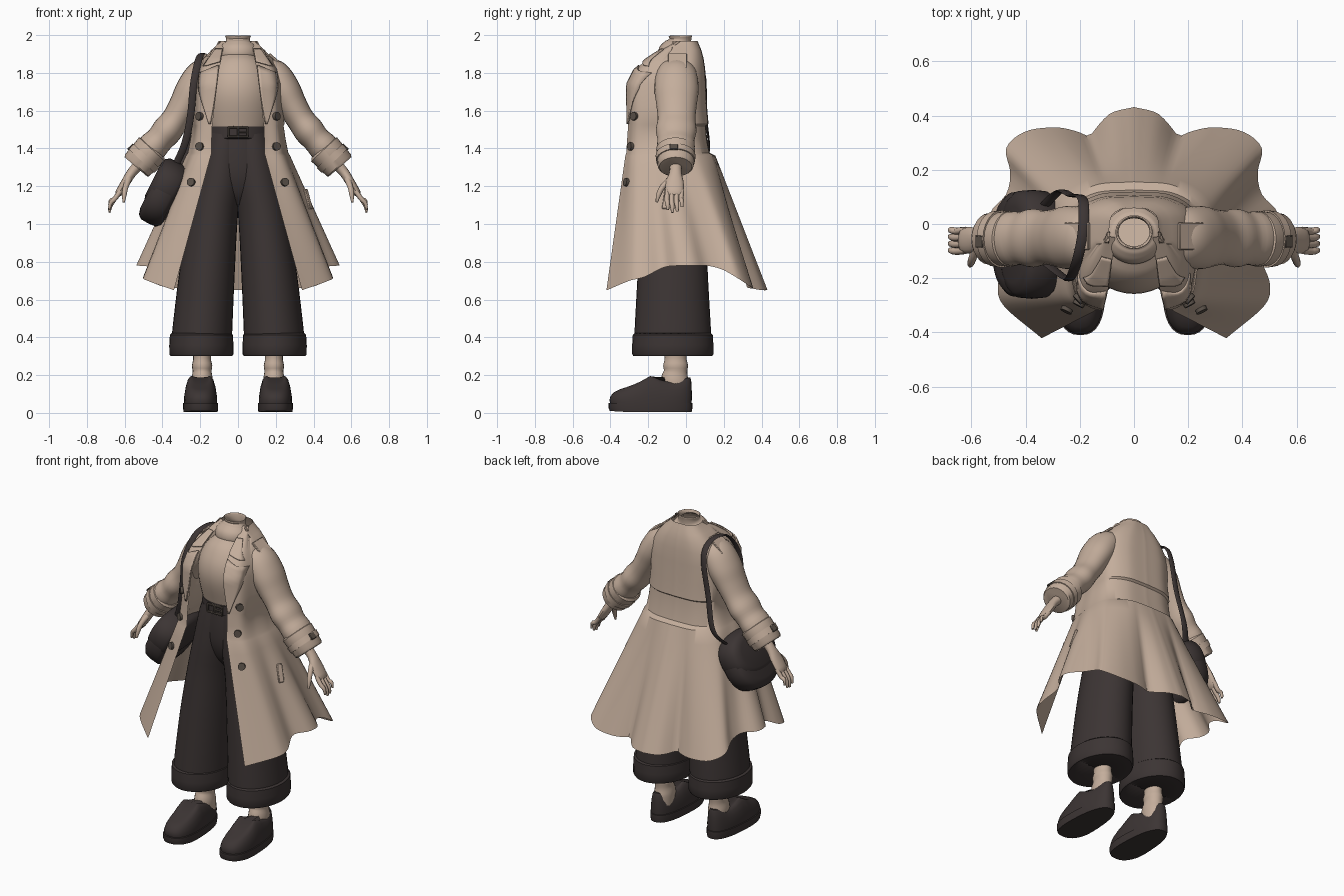
import bpy, bmesh, math
from mathutils import Vector, Euler, Matrix
from mathutils.bvhtree import BVHTree

if "Cube" in bpy.data.objects:
    bpy.data.objects.remove(bpy.data.objects["Cube"], do_unlink=True)


def material(name, rgb):
    m = bpy.data.materials.new(name)
    m.use_nodes = True
    m.diffuse_color = (*rgb, 1)
    m.node_tree.nodes["Principled BSDF"].inputs["Base Color"].default_value = (*rgb, 1)
    return m


TAN = material("warm tan", (0.55, 0.42, 0.33))
DARK = material("charcoal brown", (0.045, 0.035, 0.034))
METAL = material("dull bronze", (0.10, 0.08, 0.065))
made = []


def finish(name, bm, mat, mirror=False, thick=0.0, rim=True):
    bmesh.ops.recalc_face_normals(bm, faces=bm.faces)
    me = bpy.data.meshes.new(name)
    bm.to_mesh(me)
    bm.free()
    me.materials.append(mat)
    ob = bpy.data.objects.new(name, me)
    bpy.context.collection.objects.link(ob)
    if mirror:
        ob.modifiers.new("mirror", "MIRROR").merge_threshold = 0.002
    if thick:
        s = ob.modifiers.new("thickness", "SOLIDIFY")
        s.thickness, s.offset, s.use_rim = thick, 0, rim
    made.append(ob)
    return ob


def smooth(pts, n):
    """Spline through points of any dimension, evenly resampled to n points."""
    p = [Vector(q) for q in pts]
    p = [2 * p[0] - p[1]] + p + [2 * p[-1] - p[-2]]
    dense = []
    for a, b, c, d in zip(p, p[1:], p[2:], p[3:]):
        for k in range(12):
            t = k / 12
            dense.append(b + (c - a) * (t / 2) + (2 * a - 5 * b + 4 * c - d) * (t * t / 2)
                         + (3 * b - a - 3 * c + d) * (t ** 3 / 2))
    dense.append(p[-2])
    dist = [0]
    for a, b in zip(dense, dense[1:]):
        dist.append(dist[-1] + (b - a).length)
    out, j = [], 0
    for i in range(n):
        want = dist[-1] * i / (n - 1)
        while j < len(dist) - 2 and dist[j + 1] < want:
            j += 1
        f = (want - dist[j]) / max(dist[j + 1] - dist[j], 1e-9)
        out.append(dense[j].lerp(dense[j + 1], min(f, 1)))
    return out


def loft(name, rings, mat, closed=True, caps=(), **kw):
    bm = bmesh.new()
    vs = [[bm.verts.new(p) for p in r] for r in rings]
    n = len(rings[0])
    for a, b in zip(vs, vs[1:]):
        for i in range(n if closed else n - 1):
            k = (i + 1) % n
            bm.faces.new((a[i], a[k], b[k], b[i]))
    for c in caps:
        bm.faces.new(vs[c])
    return finish(name, bm, mat, **kw)


def tube(name, path, mat, ref=(1, 0, 0), n=24, steps=20, power=1.0, caps=(0, -1), **kw):
    """Path points are x, y, z, radius along ref, radius across."""
    path = smooth(path, steps) if steps else [Vector(q) for q in path]
    pos = [Vector(q[:3]) for q in path]
    rings = []
    for i, q in enumerate(path):
        t = (pos[min(i + 1, len(pos) - 1)] - pos[max(i - 1, 0)]).normalized()
        u = Vector(ref)
        u = (u - t * u.dot(t)).normalized()
        v = t.cross(u)
        ring = []
        for k in range(n):
            c, s = math.cos(math.tau * k / n), math.sin(math.tau * k / n)
            c, s = (math.copysign(abs(w) ** power, w) for w in (c, s))
            ring.append(pos[i] + u * q[3] * c + v * q[4] * s)
        rings.append(ring)
    return loft(name, rings, mat, caps=caps, **kw)


def box(name, loc, dims, mat, rot=(0, 0, 0), mirror=False):
    bm = bmesh.new()
    bmesh.ops.create_cube(bm, size=1)
    bmesh.ops.scale(bm, vec=dims, verts=bm.verts)
    bmesh.ops.bevel(bm, geom=bm.edges[:], offset=min(dims) * 0.25, segments=1, affect="EDGES")
    bm.transform(Matrix.Translation(loc) @ Euler(rot).to_matrix().to_4x4())
    return finish(name, bm, mat, mirror)


# Coat: half sections from the back centre to the front opening, mirrored
def section(z, w, b, f, ox):
    pts = [(0, b), (.55 * w, .9 * b), (.93 * w, .35 * b), (w, -.07), (.95 * w, .55 * f),
           ((w + ox) / 2 + .02, .87 * f), (ox, f)]
    return smooth([(x, y, z) for x, y in pts], 60)


hem = smooth([(0, .43, .65), (.08, .41, .65), (.125, .37, .655), (.165, .325, .665), (.21, .34, .66),
              (.29, .355, .66), (.40, .34, .67), (.47, .28, .71), (.455, .19, .76), (.47, .11, .78),
              (.53, .04, .78), (.53, -.04, .78), (.47, -.12, .77), (.50, -.22, .72), (.48, -.3, .70),
              (.34, -.42, .65)], 60)
upper = [section(*s) for s in (
    (1.36, .275, .155, -.32, .145), (1.375, .265, .125, -.315, .14), (1.45, .25, .11, -.31, .14),
    (1.52, .24, .105, -.305, .137), (1.53, .245, .118, -.305, .135), (1.62, .235, .11, -.305, .125),
    (1.74, .235, .105, -.305, .11), (1.82, .215, .1, -.265, .1), (1.875, .18, .092, -.2, .088),
    (1.92, .14, .08, -.13, .08), (1.948, .108, .068, -.08, .074), (1.968, .094, .06, -.05, .07))]
skirt = [[h.lerp(w, k / 9) for h, w in zip(hem, upper[0])] for k in range(9)]
coat = loft("coat", skirt + upper, TAN, closed=False, mirror=True, thick=.003, rim=False)
surface = BVHTree.FromPolygons([v.co for v in coat.data.vertices],
                               [p.vertices[:] for p in coat.data.polygons])


def front(x, z, lift):
    hit = surface.ray_cast(Vector((x, -1, z)), Vector((0, 1, 0)))[0]
    if hit is None:
        hit = surface.find_nearest(Vector((x, -.3, z)))[0]
    return hit + Vector((0, -lift, 0))


def outward(point):
    """Unit direction pointing away from the coat at a point on it."""
    normal = surface.find_nearest(point)[1]
    return normal if normal.x - normal.y > 0 else -normal


def plate(name, inner, outer, lift):
    """Panel laid on the coat front between two edge lines given in x, z."""
    a, b = smooth(inner, 14), smooth(outer, 14)
    rows = [[front(*p.lerp(q, k / 7), lift) for k in range(8)] for p, q in zip(a, b)]
    return loft(name, rows, TAN, closed=False, mirror=True, thick=.008)


plate("lapel", [(.102, 1.84), (.118, 1.7), (.145, 1.53)], [(.205, 1.8), (.205, 1.7), (.155, 1.53)], .01)
plate("collar", [(.082, 1.925), (.095, 1.86)], [(.12, 1.925), (.185, 1.835)], .011)

# Pocket flaps lie flat on the coat sides
pocket = surface.find_nearest(Vector((.5, -.16, 1.18)))[0]
box("pocket_flap", pocket, (.018, .035, .11), TAN, outward(pocket).to_track_quat("X", "Z").to_euler(), True)

for x, z in ((.2, 1.57), (.2, 1.41), (.245, 1.22)):
    c = front(x, z, 0)
    d = outward(c)
    tube("coat_button", [(*(c - d * .004), .022, .022), (*(c + d * .015), .022, .022)],
         METAL, ref=(0, 0, 1), n=16, steps=0, mirror=True)

# Sleeves with gentle folds, turned cuffs and straps
Y = (0, 1, 0)
tube("sleeve", [(.13, -.045, 1.83, .09, .06), (.185, -.05, 1.785, .11, .09), (.24, -.05, 1.71, .117, .09),
                (.285, -.05, 1.63, .107, .08), (.33, -.05, 1.555, .1, .074), (.375, -.052, 1.495, .108, .08),
                (.415, -.053, 1.447, .098, .074), (.455, -.054, 1.405, .1, .08), (.5, -.055, 1.35, .085, .07)],
     TAN, ref=Y, n=28, steps=32, mirror=True)
tube("sleeve_cuff", [(.45, -.055, 1.402, .094, .08), (.456, -.055, 1.395, .103, .093),
                     (.535, -.055, 1.31, .095, .086), (.541, -.055, 1.303, .086, .078)],
     TAN, ref=Y, steps=0, mirror=True)
tube("cuff_strap", [(.487, -.055, 1.362, .106, .096), (.512, -.055, 1.335, .103, .094)],
     TAN, ref=Y, steps=0, mirror=True)
box("cuff_buckle", (.569, -.065, 1.407), (.012, .045, .04), METAL, (0, -.8, 0), True)
box("epaulette", (.21, -.045, 1.86), (.12, .1, .014), TAN, (0, .72, 0), True)

# Hands
tube("palm", [(.51, -.055, 1.33, .035, .03), (.56, -.055, 1.275, .032, .026), (.595, -.06, 1.22, .048, .024),
              (.63, -.06, 1.165, .046, .02), (.638, -.06, 1.15, .035, .012)], TAN, ref=Y, n=16, steps=14, mirror=True)
for i, drop in enumerate((.015, 0, .006, .03)):
    y = -.098 + .025 * i
    tube("finger", [(.622, y, 1.175, .013, .013), (.655, y - .003, 1.13, .013, .013),
                    (.675, y, 1.095 + drop, .012, .011), (.681, y + .002, 1.06 + drop, .007, .006)],
         TAN, ref=Y, n=10, steps=9, mirror=True)
tube("thumb", [(.58, -.085, 1.235, .018, .018), (.595, -.125, 1.195, .015, .015),
               (.602, -.145, 1.155, .013, .013), (.605, -.155, 1.115, .006, .006)],
     TAN, ref=Y, n=10, steps=9, mirror=True)

# Sweater with rolled neck, open at the top
tube("sweater", [(0, -.055, 1.47, .155, .145), (0, -.065, 1.55, .18, .16), (0, -.08, 1.7, .19, .178),
                 (0, -.07, 1.8, .165, .152), (0, -.052, 1.865, .115, .105), (0, -.042, 1.9, .08, .075)],
     TAN, n=36, steps=24)
tube("rolled_neck", [(0, -.043, 1.875, .09, .08), (0, -.043, 1.89, .106, .101), (0, -.041, 1.92, .106, .1),
                     (0, -.037, 1.945, .088, .08), (0, -.034, 1.957, .07, .062), (0, -.03, 1.975, .06, .055),
                     (0, -.03, 1.997, .066, .06)], TAN, n=32, steps=24, caps=(), thick=.005)

# Wide trousers, turned hems and belt
tube("trouser_seat", [(0, -.06, 1.1, .07, .08), (0, -.06, 1.16, .15, .125), (0, -.06, 1.25, .2, .155),
                      (0, -.06, 1.36, .195, .16), (0, -.06, 1.5, .16, .15)], DARK, n=36)
tube("trouser_leg", [(.195, -.07, .32, .158, .203), (.19, -.07, .42, .156, .2), (.163, -.07, .75, .143, .182),
                     (.13, -.065, 1.05, .127, .168), (.1, -.06, 1.22, .122, .168), (.075, -.06, 1.4, .11, .155),
                     (.065, -.06, 1.47, .1, .145)],
     DARK, n=32, caps=(-1,), mirror=True, thick=.006)
tube("trouser_hem", [(.194, -.07, z, a, a + .045) for z, a in (
    (.31, .154), (.305, .163), (.312, .167), (.36, .167), (.412, .164), (.42, .154))],
     DARK, n=32, steps=0, caps=(), mirror=True, thick=.006)
tube("belt", [(0, -.06, 1.45, .17, .158), (0, -.06, 1.455, .178, .166), (0, -.06, 1.515, .174, .164),
              (0, -.06, 1.52, .166, .156)], DARK, n=40, steps=0)
for z in (1.463, 1.511):
    box("buckle_bar", (0, -.232, z), (.11, .014, .011), METAL)
for x in (-.05, .05, 0):
    box("buckle_side", (x, -.232, 1.487), (.011, .014, .055), METAL)
box("buckle_prong", (.025, -.235, 1.487), (.05, .012, .008), METAL)

# Ankles
tube("ankle_sock", [(.19, -.055, .10, .055, .07), (.19, -.06, .17, .057, .074), (.19, -.055, .22, .05, .062),
                    (.19, -.055, .25, .054, .066), (.19, -.055, .29, .047, .058), (.19, -.055, .36, .055, .065)],
     TAN, n=20, mirror=True)

# Shoes: sole and upper follow one outline; the upper's height varies along the foot
TOPS = ((-.5, .1), (-.39, .115), (-.27, .15), (-.18, .2), (-.13, .17), (-.06, .16), (0, .185), (.1, .205))


def shoe_top(y):
    for (y0, h0), (y1, h1) in zip(TOPS, TOPS[1:]):
        if y <= y1:
            return h0 + (h1 - h0) * (y - y0) / (y1 - y0)


def shoe_ring(sx, toe, heel, height):
    ring = []
    for k in range(36):
        c, s = math.cos(math.tau * k / 36), math.sin(math.tau * k / 36)
        c, s = (math.copysign(abs(w) ** .8, w) for w in (c, s))
        y = -.188 + .222 * s * (heel if s > 0 else toe)
        ring.append((.198 + (.091 - .012 * s) * c * sx, y, height(y)))
    return ring


def lift(f):
    return lambda y: .05 + f * (shoe_top(y) - .05)


loft("shoe_sole", [shoe_ring(.97, .97, .98, lambda y: .004 + .06 * max(0, -y - .3)),
                   shoe_ring(1, 1, 1, lambda y: .025), shoe_ring(1, 1, 1, lambda y: .052),
                   shoe_ring(.9, .95, .95, lambda y: .054)], DARK, caps=(0, -1), mirror=True)
loft("shoe_upper", [shoe_ring(*r[:3], lift(r[3])) for r in (
    (.94, .96, .98, 0), (.94, .98, .99, .3), (.86, .95, .98, .62), (.73, .87, .97, .88),
    (.6, .72, .95, .98), (.5, .4, .9, 1), (.42, .05, .85, .98))], DARK, caps=(0, -1), mirror=True)

# Shoulder bag, leaning against the coat
def bag(name, rise, a, b, grow):
    pts = []
    for t, r in ((0, .7), (.06, .88), (.2, .98), (.5, 1), (.8, .98), (.94, .88), (1, .7)):
        t = t * (1 + grow) - grow / 2
        pts.append((-.462 + .13 * t + rise * .5, -.075, 1.195 - .065 * t + rise, a * r, b * r))
    return tube(name, pts, DARK, ref=Y, n=40, steps=0, power=.85)


bag("bag_body", 0, .197, .178, 0)
bag("bag_flap", .04, .201, .14, .1)
tube("bag_strap", [(-.33, -.14, 1.31, .019, .006), (-.28, -.18, 1.43, .019, .006), (-.25, -.2, 1.58, .019, .006),
                   (-.235, -.2, 1.74, .019, .006), (-.21, -.135, 1.865, .019, .006),
                   (-.19, -.04, 1.9, .019, .006), (-.185, .06, 1.87, .019, .006), (-.195, .1, 1.78, .019, .006),
                   (-.23, .105, 1.58, .019, .006), (-.275, .12, 1.38, .019, .006), (-.34, .06, 1.28, .019, .006)],
     DARK, n=8, steps=50)

# Smooth shading with crisp edges
bpy.ops.object.select_all(action="DESELECT")
for ob in made:
    ob.select_set(True)
bpy.context.view_layer.objects.active = made[0]
bpy.ops.object.shade_smooth_by_angle(angle=math.radians(40))
